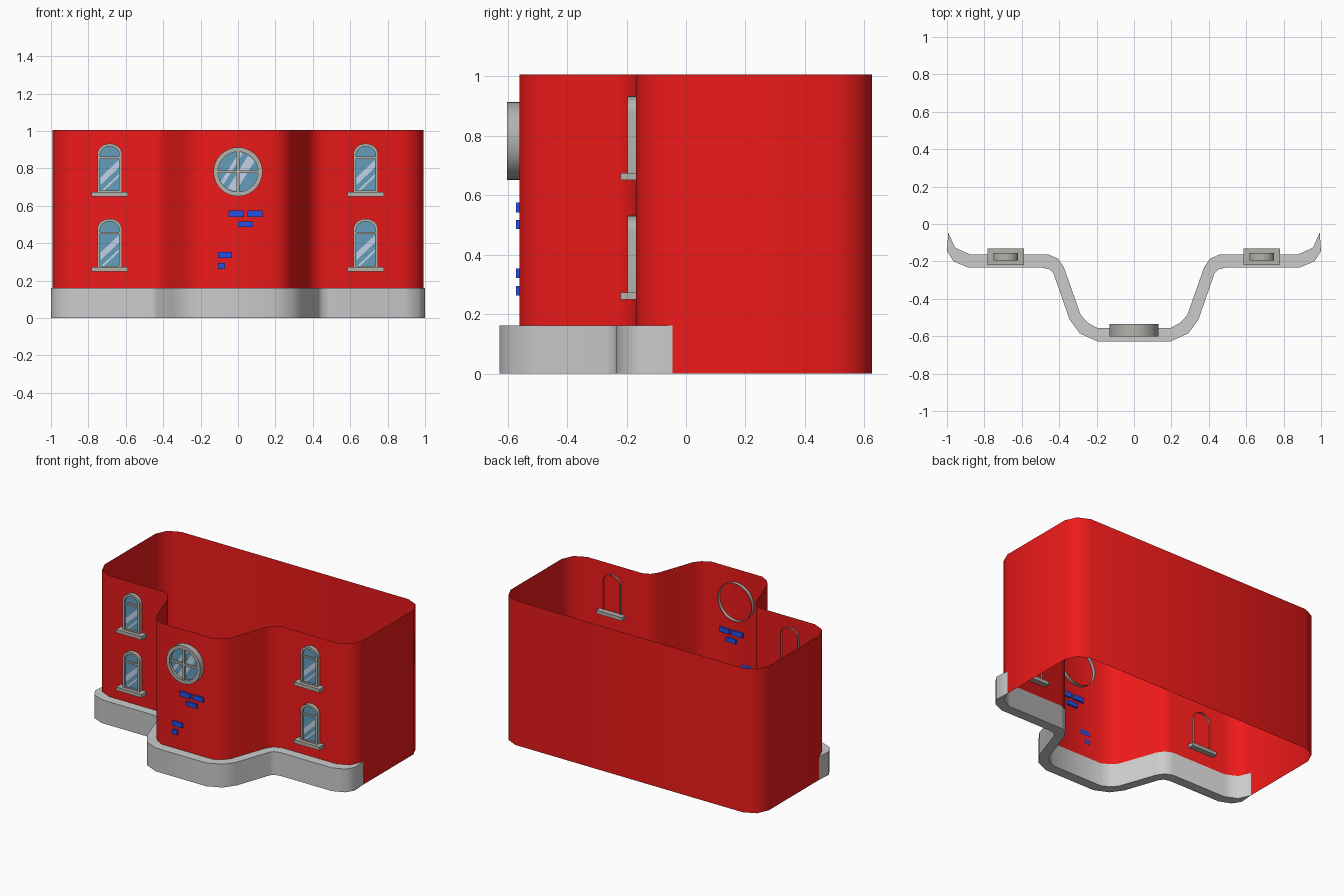
import bpy, bmesh
from math import sin, cos, pi, sqrt, radians

if "Cube" in bpy.data.objects:
    bpy.data.objects.remove(bpy.data.objects["Cube"])

def material(name, rgb):
    m = bpy.data.materials.new(name)
    m.diffuse_color = (*rgb, 1)
    m.use_nodes = True
    m.node_tree.nodes["Principled BSDF"].inputs["Base Color"].default_value = m.diffuse_color
    return m

RED = material("red_wall", (0.85, 0.01, 0.01))
BLUE = material("blue_brick", (0.02, 0.08, 0.8))
STONE = material("dark_stone", (0.45, 0.44, 0.41))
GLASS = material("glass_blue", (0.13, 0.34, 0.50))
SHINE = material("glass_shine", (0.55, 0.65, 0.78))

def make(name, verts, faces, mat=None, angle=None, fix=True):
    me = bpy.data.meshes.new(name)
    me.from_pydata(verts, [], faces)
    if fix:
        bm = bmesh.new()
        bm.from_mesh(me)
        bmesh.ops.recalc_face_normals(bm, faces=bm.faces)
        bm.to_mesh(me)
        bm.free()
    ob = bpy.data.objects.new(name, me)
    bpy.context.collection.objects.link(ob)
    if mat:
        me.materials.append(mat)
    if angle:
        bpy.ops.object.select_all(action='DESELECT')
        ob.select_set(True)
        bpy.context.view_layer.objects.active = ob
        bpy.ops.object.shade_smooth_by_angle(angle=radians(angle))
    return ob

def loft(name, rings, mat=None, angle=None, caps=False, fix=True):
    """Join closed rings of equal length with quads."""
    n = len(rings[0])
    verts = [p for r in rings for p in r]
    faces = [(k*n + i, k*n + (i+1) % n, (k+1)*n + (i+1) % n, (k+1)*n + i)
             for k in range(len(rings)-1) for i in range(n)]
    if caps:
        faces += [tuple(reversed(range(n))), tuple(range((len(rings)-1)*n, len(rings)*n))]
    return make(name, verts, faces, mat, angle, fix)

def box(name, x0, x1, y0, y1, z0, z1, mat=None):
    ring = [(x0, y0), (x1, y0), (x1, y1), (x0, y1)]
    return loft(name, [[(x, y, z) for x, y in ring] for z in (z0, z1)], mat, caps=True)

def panel(name, pts, y, mat):
    """Flat front-facing sheet; pts run anticlockwise seen from the front."""
    return make(name, [(x, y, z) for x, z in pts], [tuple(range(len(pts)))], mat, fix=False)

# front line of the building, right half from the bay centre outwards
HALF = [(0.195, -0.56), (0.25, -0.53), (0.285, -0.49), (0.375, -0.235), (0.405, -0.19),
        (0.455, -0.168), (0.875, -0.168), (0.957, -0.13), (0.993, -0.05)]
HALF_OUT = [(0.195, -0.628), (0.29, -0.585), (0.345, -0.51), (0.43, -0.265), (0.45, -0.243),
            (0.49, -0.233), (0.885, -0.233), (0.965, -0.2), (1.0, -0.145)]

def mirrored(half):
    return [(-x, y) for x, y in reversed(half)] + half

# thin open wall shell
back = [(0.993, 0.51), (0.957, 0.588), (0.875, 0.626)]
outline = mirrored(HALF) + back + [(-x, y) for x, y in reversed(back)]
loft("wall_shell", [[(x, y, z) for x, y in outline] for z in (0, 1.005)], RED, 60, fix=False)

# stone plinth along the front
plinth = mirrored(HALF_OUT) + [(x, y + 0.004) for x, y in reversed(mirrored(HALF))]
loft("plinth", [[(x, y, z) for x, y in plinth] for z in (0, 0.162)], None, 50, caps=True)

def arch(cx, z0, z1, w, rise, y):
    pts = [(cx - w, y, z0), (cx + w, y, z0)]
    return pts + [(cx + w*cos(a*pi/12), y, z1 - rise + rise*sin(a*pi/12)) for a in range(13)]

def arched_window(cx, z):
    """z is the underside of the sill."""
    box("window_sill", cx - 0.098, cx + 0.098, -0.22, -0.13, z, z + 0.024, STONE)
    outer = (cx, z + 0.015, z + 0.282, 0.066, 0.056)
    inner = (cx, z + 0.03, z + 0.267, 0.051, 0.043)
    loft("window_frame", [arch(*outer, -0.155), arch(*outer, -0.196),
                          arch(*inner, -0.196), arch(*inner, -0.182)], STONE, 35, fix=False)
    panel("window_glass", [(p[0], p[2]) for p in arch(*inner, 0)], -0.183, GLASS)
    box("window_bar", cx - 0.052, cx + 0.052, -0.193, -0.182, z + 0.2, z + 0.212, STONE)
    # diagonal reflections in the lower pane
    l, r, b, t = cx - 0.05, cx + 0.05, z + 0.03, z + 0.2
    panel("window_shine", [(l, b + 0.03), (r, t - 0.045), (r, t - 0.005), (l, b + 0.07)], -0.1845, SHINE)
    panel("window_shine", [(l + 0.02, b), (r, b + 0.075), (r, b + 0.09), (l + 0.005, b)], -0.1845, SHINE)

for cx in (-0.686, 0.683):
    for z in (0.249, 0.651):
        arched_window(cx, z)

# round window on the bay
CZ = 0.782
def circle(r, y):
    return [(r*cos(i*pi/20), y, CZ + r*sin(i*pi/20)) for i in range(40)]

loft("round_frame", [circle(0.131, -0.535), circle(0.131, -0.602),
                     circle(0.107, -0.602), circle(0.107, -0.582)], STONE, 35, fix=False)
panel("round_glass", [(p[0], p[2]) for p in circle(0.107, 0)], -0.583, GLASS)
box("round_bar_across", -0.107, 0.107, -0.597, -0.582, CZ - 0.007, CZ + 0.007, STONE)
box("round_bar_upright", -0.007, 0.007, -0.598, -0.582, CZ - 0.107, CZ + 0.107, STONE)
ux, uz = cos(radians(58)), sin(radians(58))
for d0, d1 in ((-0.045, 0.0), (0.03, 0.05)):
    pts = []
    for d, s in ((d0, 1), (d0, -1), (d1, -1), (d1, 1)):
        t = s*sqrt(0.104**2 - d*d)
        pts.append((t*ux - d*uz, CZ + t*uz + d*ux))
    panel("round_shine", pts[::-1], -0.585, SHINE)

# exposed blue bricks
for x0, x1, z0, z1, y1 in ((-0.05, 0.032, 0.541, 0.575, -0.547), (0.05, 0.13, 0.541, 0.575, -0.547),
                           (0.0, 0.08, 0.486, 0.516, -0.547), (-0.108, -0.032, 0.321, 0.353, -0.559),
                           (-0.108, -0.07, 0.262, 0.295, -0.559)):
    box("brick", x0, x1, -0.572, y1, z0, z1, BLUE)
